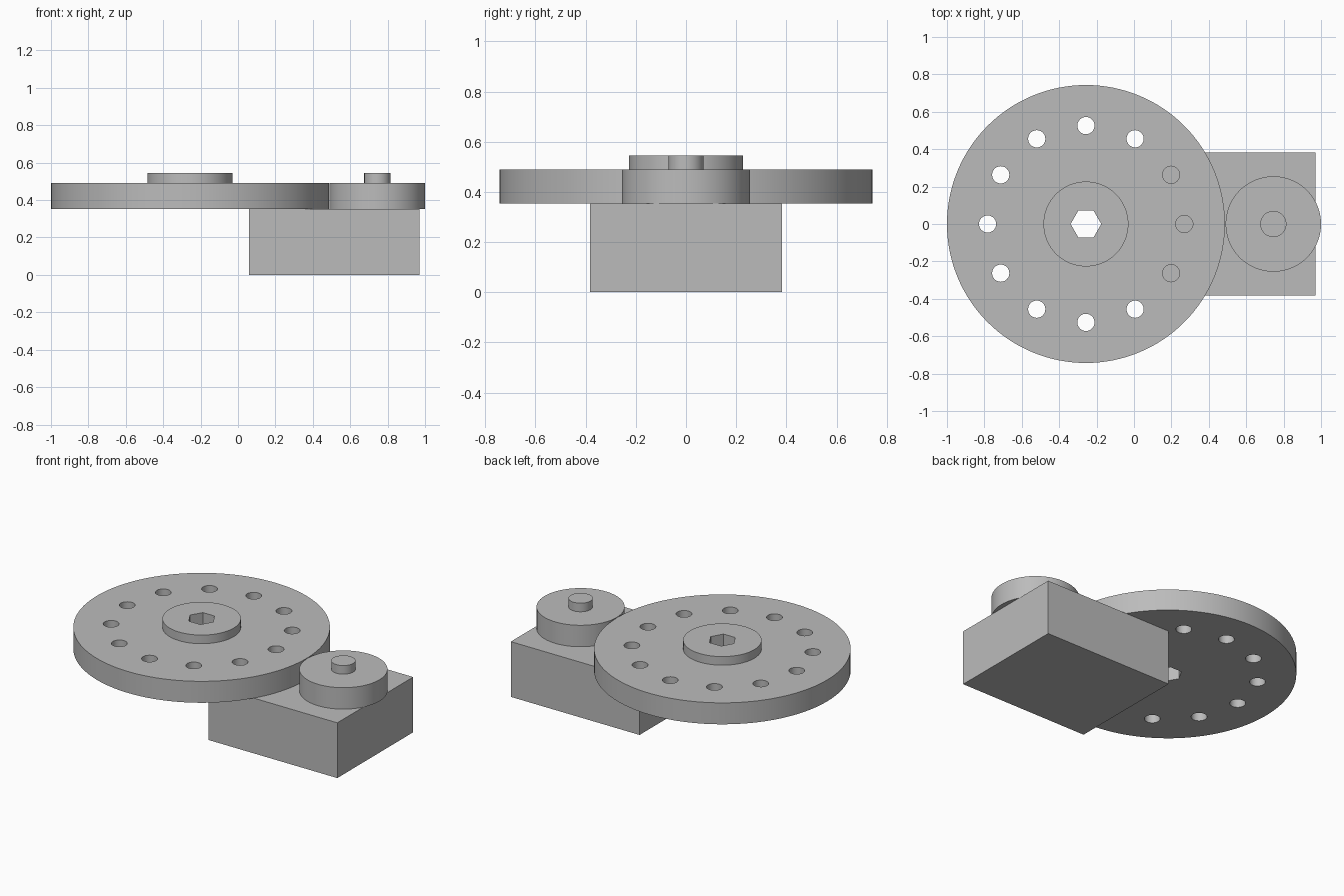
import bpy
import math

cube = bpy.data.objects.get("Cube")
if cube:
    bpy.data.objects.remove(cube, do_unlink=True)

grey = bpy.data.materials.new("plain grey")
grey.use_nodes = True
COLOUR = (0.5, 0.5, 0.5, 1)
grey.diffuse_color = COLOUR
grey.node_tree.nodes["Principled BSDF"].inputs["Base Color"].default_value = COLOUR

WHEEL_X, PINION_X = -0.257, 0.745
BASE_TOP, DISC_TOP, HUB_TOP = 0.353, 0.49, 0.545


def activate(obj):
    bpy.ops.object.select_all(action='DESELECT')
    obj.select_set(True)
    bpy.context.view_layer.objects.active = obj


def cylinder(name, x, y, radius, bottom, top, sides=96, turn=0):
    bpy.ops.mesh.primitive_cylinder_add(
        vertices=sides, radius=radius, depth=top - bottom,
        location=(x, y, (bottom + top) / 2), rotation=(0, 0, turn))
    obj = bpy.context.object
    obj.name = name
    obj.data.materials.append(grey)
    return obj


def cut(obj, cutters):
    activate(obj)
    for cutter in cutters:
        mod = obj.modifiers.new("hole", 'BOOLEAN')
        mod.operation = 'DIFFERENCE'
        mod.solver = 'EXACT'
        mod.object = cutter
        bpy.ops.object.modifier_apply(modifier=mod.name)


# Motor block
bpy.ops.mesh.primitive_cube_add(size=1, location=(0.515, 0, BASE_TOP / 2))
block = bpy.context.object
block.name = "motor_block"
block.scale = (0.91, 0.766, BASE_TOP)
bpy.ops.object.transform_apply(location=False, rotation=False, scale=True)
block.data.materials.append(grey)

# Large wheel with its raised hub, and the small driving wheel with its shaft
wheel = cylinder("large_wheel", WHEEL_X, 0, 0.743, BASE_TOP, DISC_TOP, 128)
hub = cylinder("wheel_hub", WHEEL_X, 0, 0.227, DISC_TOP, HUB_TOP)
pinion = cylinder("small_wheel", PINION_X, 0, 0.255, BASE_TOP, DISC_TOP)
shaft = cylinder("motor_shaft", PINION_X, 0, 0.07, DISC_TOP, HUB_TOP, 48)

# Hexagonal bore with corners along x, and a ring of round holes
bore = cylinder("bore_cutter", WHEEL_X, 0, 0.082, 0.2, 0.7, 6, math.pi / 6)
holes = []
for i in range(12):
    a = i * math.tau / 12
    holes.append(cylinder("hole_cutter", WHEEL_X + 0.526 * math.cos(a),
                          0.526 * math.sin(a), 0.046, 0.2, 0.7, 32))
cut(wheel, [bore] + holes)
cut(hub, [bore])
for cutter in [bore] + holes:
    bpy.data.objects.remove(cutter, do_unlink=True)

# Smooth round walls, crisp rims
for obj in (wheel, hub, pinion, shaft):
    activate(obj)
    bpy.ops.object.shade_smooth_by_angle(angle=math.radians(30))
